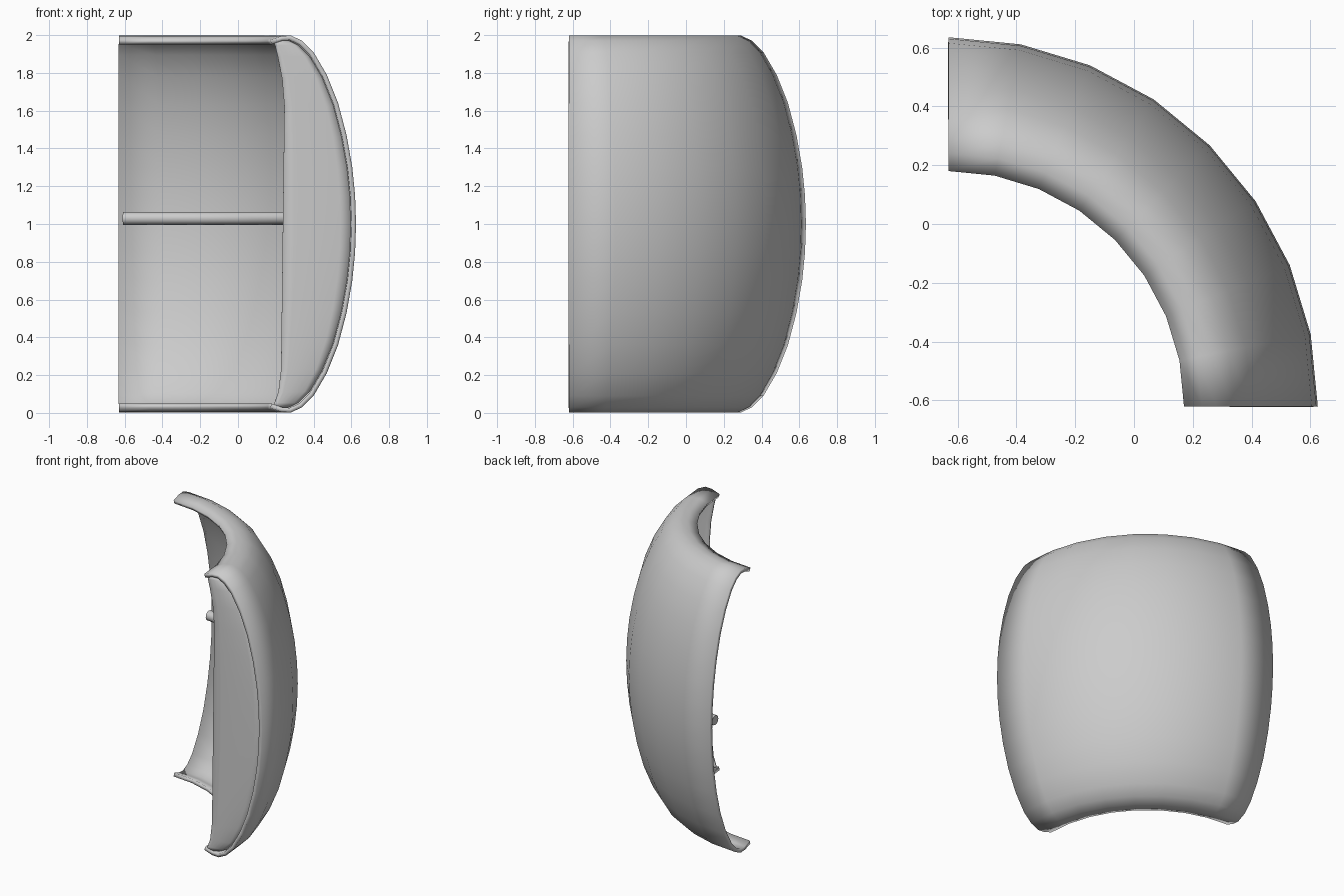
import bpy, math

if "Cube" in bpy.data.objects:
    bpy.data.objects.remove(bpy.data.objects["Cube"])

CX, CY = -0.63, -0.62      # axis of the quarter-round sweep
SEG = 8


def add_mesh(name, verts, faces):
    me = bpy.data.meshes.new(name)
    me.from_pydata(verts, [], faces)
    me.update()
    ob = bpy.data.objects.new(name, me)
    bpy.context.collection.objects.link(ob)
    bpy.context.view_layer.objects.active = ob
    for o in bpy.context.selected_objects:
        o.select_set(False)
    ob.select_set(True)
    bpy.ops.object.shade_smooth_by_angle(angle=math.radians(40))
    return ob


def grid_faces(rows, cols, wrap=False):
    n = cols if wrap else cols - 1
    return [(i * cols + j, (i + 1) * cols + j,
             (i + 1) * cols + (j + 1) % cols, i * cols + (j + 1) % cols)
            for i in range(rows - 1) for j in range(n)]


def sweep(profile, a0=0.0, a1=90.0):
    out = []
    for i in range(SEG + 1):
        a = math.radians(a0 + (a1 - a0) * i / SEG)
        out += [(CX + r * math.cos(a), CY + r * math.sin(a), z) for r, z in profile]
    return out


# curved outer shell: upper half of the section mirrored about z = 1
half = [(1.255, 1.0), (1.25, 1.15), (1.235, 1.3), (1.205, 1.47), (1.16, 1.64),
        (1.10, 1.79), (1.03, 1.91), (0.97, 1.97), (0.91, 1.998), (0.86, 1.995), (0.80, 1.975)]
section = [(r, 2 - z) for r, z in reversed(half[1:])] + half
shell = add_mesh("curved_shell", sweep(section), grid_faces(SEG + 1, len(section)))
sol = shell.modifiers.new("thickness", 'SOLIDIFY')
sol.thickness = 0.025
sol.offset = -1

# end panel closing the front mouth of the shell, slightly dished
COLS = 7
inset = [(r - 0.022, 1 + (z - 1) * 0.975) for r, z in half[:9]]
right = [(r, 2 - z) for r, z in reversed(inset[1:])] + inset
verts = []
for r, z in right:
    left = 0.225 + 0.0125 * z
    if z > 1.65:
        left -= 0.06 * ((z - 1.65) / 0.32) ** 1.5
    elif z < 0.15:
        left -= 0.04 * (0.15 - z) / 0.12
    for j in range(COLS):
        t = j / (COLS - 1)
        verts.append((left + (CX + r - left) * t, -0.612 + 0.03 * t * t, z))
panel = add_mesh("end_panel", verts, grid_faces(len(right), COLS))
ps = panel.modifiers.new("thickness", 'SOLIDIFY')
ps.thickness = 0.008
ps.offset = 0

# round grip rail following the inside of the shell
ring = [(1.165 + 0.034 * math.cos(k * math.tau / 12), 1.03 + 0.034 * math.sin(k * math.tau / 12))
        for k in range(12)]
caps = [tuple(range(12)), tuple(SEG * 12 + k for k in reversed(range(12)))]
add_mesh("grip_rail", sweep(ring, 2, 89), grid_faces(SEG + 1, 12, True) + caps)
